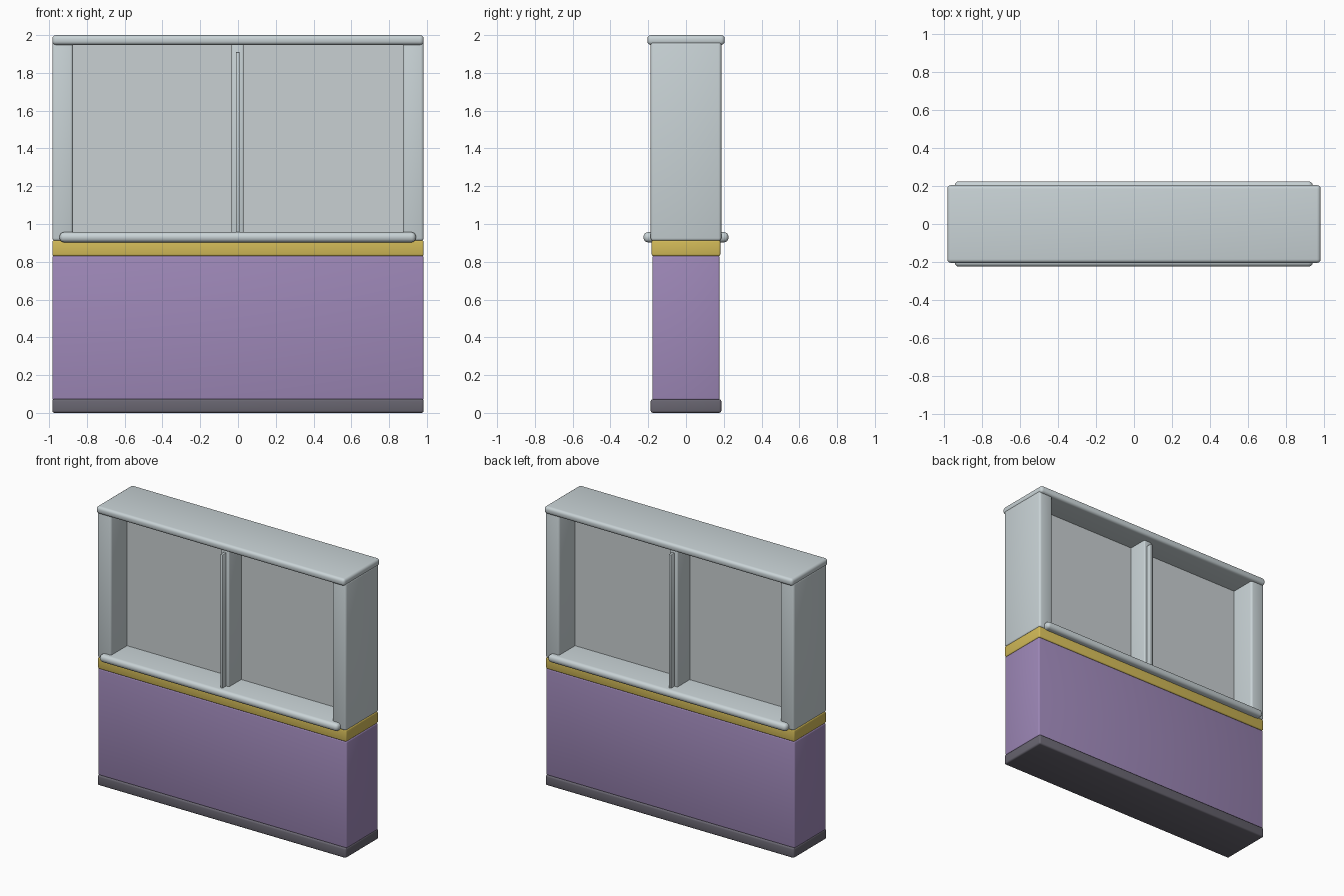
import bpy

if "Cube" in bpy.data.objects:
    bpy.data.objects.remove(bpy.data.objects["Cube"])


def material(name, rgb):
    """Make a flat colour from sRGB 0-255 values."""
    m = bpy.data.materials.new(name)
    m.diffuse_color = [((c / 255 + 0.055) / 1.055) ** 2.4 for c in rgb] + [1]
    m.use_nodes = True
    m.node_tree.nodes["Principled BSDF"].inputs["Base Color"].default_value = m.diffuse_color
    return m


FRAME = material("pale grey frame", (201, 211, 214))
GLASS = material("grey glass", (201, 208, 210))
YELLOW = material("yellow trim", (210, 186, 88))
PURPLE = material("purple panel", (158, 136, 184))
DARK = material("dark grey base", (104, 101, 112))


def box(name, mat, x, y, z, bevel=0.01, segments=3):
    """Soft-edged block spanning the given (min, max) ranges."""
    spans = (x, y, z)
    bpy.ops.mesh.primitive_cube_add(size=1, location=[(a + b) / 2 for a, b in spans])
    ob = bpy.context.object
    ob.name = name
    ob.scale = [b - a for a, b in spans]
    bpy.ops.object.transform_apply(location=False, rotation=False, scale=True)
    ob.data.materials.append(mat)
    if bevel:
        mod = ob.modifiers.new("soft edges", "BEVEL")
        mod.width, mod.segments = bevel, segments
        ob.data.shade_smooth()
    return ob


W = 0.983  # half width of the wall

# Lower wall
box("base_board", DARK, (-W, W), (-0.187, 0.187), (0, 0.073), 0.012)
box("lower_panel", PURPLE, (-W, W), (-0.178, 0.178), (0.068, 0.832))
box("trim_band", YELLOW, (-W, W), (-0.182, 0.182), (0.83, 0.915))

# Window surround
box("window_sill", FRAME, (-0.945, 0.942), (-0.225, 0.225), (0.903, 0.957), 0.024, 4)
box("top_cap", FRAME, (-W, W), (-0.205, 0.205), (1.948, 2.0), 0.02, 4)
for side, label in ((-1, "left"), (1, "right")):
    x = sorted((side * W, side * 0.873))
    box(label + "_post", FRAME, x, (-0.187, 0.187), (0.91, 1.965), 0.015)

# Centre mullion with a slim fin on both faces
box("mullion", FRAME, (-0.034, 0.03), (-0.145, 0.145), (0.94, 1.965), 0.008)
box("mullion_fin", FRAME, (-0.011, 0.008), (-0.185, 0.185), (0.94, 1.91), 0.003, 2)

# Glass panes, one either side of the mullion
for side, label in ((-1, "left"), (1, "right")):
    x = sorted((side * 0.01, side * 0.89))
    box(label + "_pane", GLASS, x, (-0.006, 0.006), (0.94, 1.965), 0)
